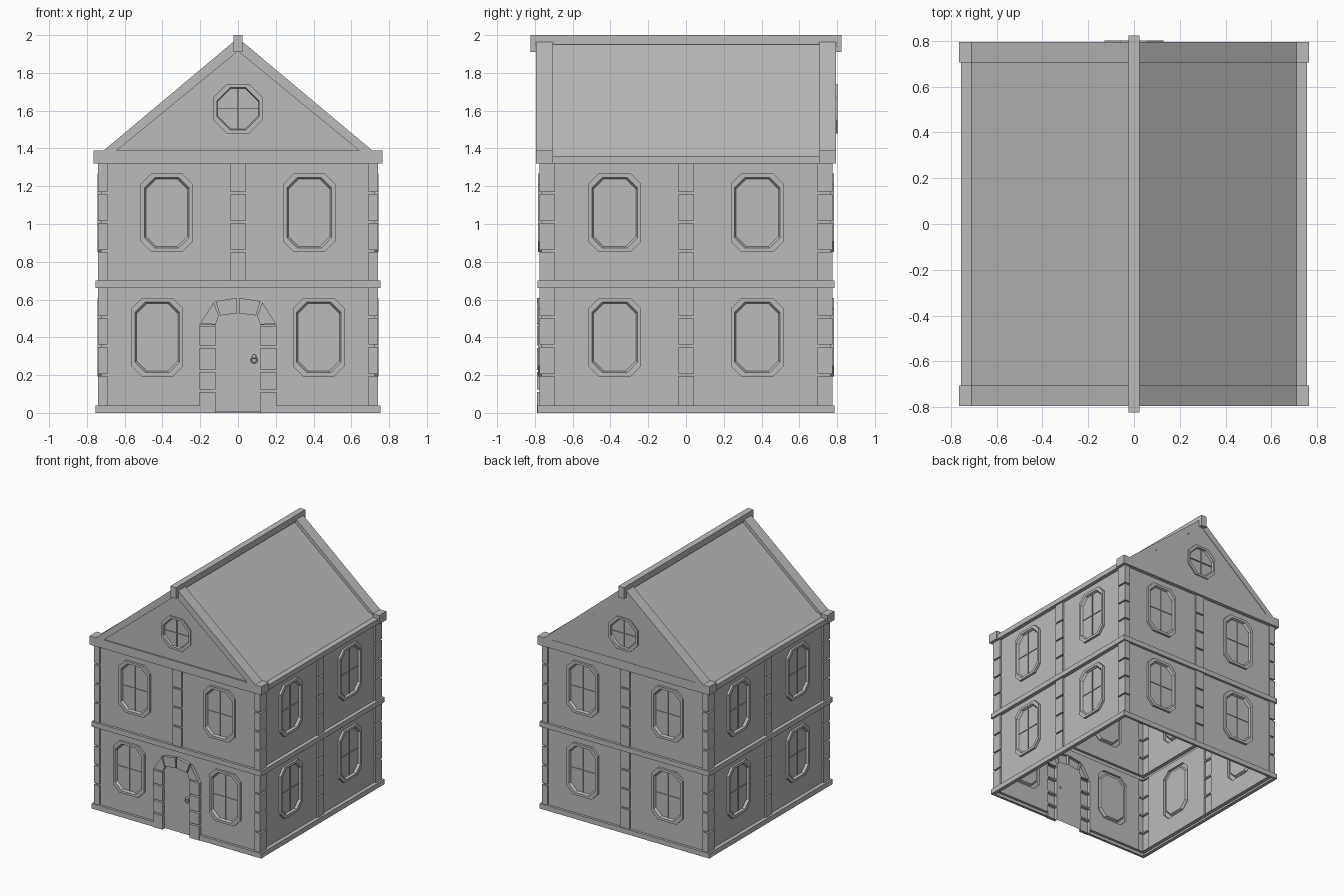
import bpy, bmesh
from mathutils import Vector

cube = bpy.data.objects.get("Cube")
if cube:
    bpy.data.objects.remove(cube)

stone = bpy.data.materials.new("grey_stone")
stone.use_nodes = True
GREY = (0.5, 0.5, 0.5, 1)
stone.diffuse_color = GREY
stone.node_tree.nodes["Principled BSDF"].inputs["Base Color"].default_value = GREY

WX, WY = 0.725, 0.765          # wall planes
FLOORS = [(0.04, 0.66), (0.70, 1.32)]
JOINTS = [(0.2, 0.355, 0.508), (0.857, 1.01, 1.164)]


# Local wall coordinates (along, height, out) to world
def front(u, z, d): return (u, -WY - d, z)
def back(u, z, d): return (u, WY + d, z)
def side(u, z, d): return (WX + d, u, z)


OUT = {front: Vector((0, -1, 0)), back: Vector((0, 1, 0)), side: Vector((1, 0, 0))}


def finish(name, faces, outward=Vector((1, 0, 0)), mirror=True):
    """Weld a list of point loops into one outward-facing sheet."""
    bm = bmesh.new()
    for pts in faces:
        pts = list(dict.fromkeys(tuple(round(c, 5) for c in p) for p in pts))
        if len(pts) > 2:
            bm.faces.new([bm.verts.new(p) for p in pts])
    bmesh.ops.remove_doubles(bm, verts=bm.verts, dist=1e-4)
    bmesh.ops.recalc_face_normals(bm, faces=bm.faces)
    total = sum((f.normal * f.calc_area() for f in bm.faces), Vector())
    if total.dot(outward) < -1e-4:
        bmesh.ops.reverse_faces(bm, faces=bm.faces)
    me = bpy.data.meshes.new(name)
    bm.to_mesh(me)
    bm.free()
    me.materials.append(stone)
    ob = bpy.data.objects.new(name, me)
    bpy.context.scene.collection.objects.link(ob)
    if mirror:
        ob.modifiers.new("mirror", 'MIRROR')
    return ob


def bridge(a, b, closed=True):
    n = len(a)
    return [[a[i], a[(i + 1) % n], b[(i + 1) % n], b[i]] for i in range(n if closed else n - 1)]


def prism(poly, y0, y1):
    """Faces of an x-z outline extruded along y."""
    a, b = ([(x, y, z) for x, z in poly] for y in (y0, y1))
    return bridge(a, b) + [a, b[::-1]]


def box(x0, x1, y0, y1, z0, z1):
    return prism([(x0, z0), (x1, z0), (x1, z1), (x0, z1)], y0, y1)


def relief(name, outline, base, segs, outward):
    """Raised plan outline over each height range, plain wall in the joints."""
    lift = lambda line, z: [(x, y, z) for x, y in line]
    faces = []
    for i, (z0, z1) in enumerate(segs):
        faces += bridge(lift(outline, z0), lift(outline, z1), False)
        faces += [lift(outline + base[::-1], z) for z in (z0, z1)]
        if i:
            faces += bridge(lift(base, segs[i - 1][1]), lift(base, z0), False)
    finish(name, faces, outward)


def courses(z0, z1, joints, gap=0.006):
    edges = [z0] + [j + s for j in joints for s in (-gap, gap)] + [z1]
    return list(zip(edges[::2], edges[1::2]))


def octagon(u0, u1, z0, z1, c):
    return [(u0 + c, z0), (u1 - c, z0), (u1, z0 + c), (u1, z1 - c),
            (u1 - c, z1), (u0 + c, z1), (u0, z1 - c), (u0, z0 + c)]


def bars(wall, u0, u1, z0, z1, d0, d1, t=0.002):
    """Thin cross of glazing bars."""
    um, zm = (u0 + u1) / 2, (z0 + z1) / 2
    faces = []
    for a0, a1, b0, b1 in ((u0, u1, zm - t, zm + t), (um - t, um + t, z0, z1)):
        rect = [(a0, b0), (a1, b0), (a1, b1), (a0, b1)]
        lo, hi = ([wall(u, z, d) for u, z in rect] for d in (d0, d1))
        faces += bridge(lo, hi) + [hi]
    return faces


def window_panel(name, wall, u0, u1, z0, z1, w0, w1, h0):
    """Wall panel with a raised chamfered window frame and a flat pane."""
    h1 = h0 + 0.415
    steps = [(0, 0), (0, 0.018), (0.02, 0.018), (0.028, 0.0)]
    loops = [[wall(u, z, d) for u, z in octagon(w0 + i, w1 - i, h0 + i, h1 - i, 0.055)]
             for i, d in steps]
    c = [wall(u, z, 0) for u, z in ((u0, z0), (u1, z0), (u1, z1), (u0, z1))]
    o = loops[0]
    faces = [[c[k], c[(k + 1) % 4], o[2 * k + 1], o[2 * k]] for k in range(4)]
    faces += [[c[(k + 1) % 4], o[(2 * k + 2) % 8], o[2 * k + 1]] for k in range(4)]
    for a, b in zip(loops, loops[1:]):
        faces += bridge(a, b)
    finish(name, faces + [loops[-1]], OUT[wall])
    finish(name + "_glazing_bars",
           bars(wall, w0 + 0.028, w1 - 0.028, h0 + 0.028, h1 - 0.028, 0, 0.006))


# Wall panels with windows, quoins and pilasters on both floors
for floor, ((z0, z1), joints, sill) in enumerate(zip(FLOORS, JOINTS, (0.193, 0.852))):
    tag = ("lower", "upper")[floor]
    segs = courses(z0, z1, joints)
    window_panel(tag + "_back_window", back, 0.04, 0.69, z0, z1, 0.24, 0.515, sill)
    if floor:
        window_panel(tag + "_front_window", front, 0.04, 0.69, z0, z1, 0.24, 0.515, sill)
    else:
        window_panel(tag + "_front_window", front, 0.205, 0.69, z0, z1, 0.29, 0.565, sill)
    for s, end, wall in ((-1, "front", front), (1, "back", back)):
        u0, u1 = sorted((s * 0.04, s * 0.695))
        w0, w1 = sorted((s * 0.237, s * 0.517))
        window_panel(f"{tag}_side_{end}_window", side, u0, u1, z0, z1, w0, w1, sill)
        y, yo = s * WY, s * (WY + 0.01)
        relief(f"{tag}_{end}_quoins",
               [(0.69, y), (0.69, yo), (0.74, yo), (0.74, s * 0.695), (WX, s * 0.695)],
               [(0.69, y), (WX, y), (WX, s * 0.695)], segs, Vector((1, s, 0)))
        if floor or s > 0:
            relief(f"{tag}_{end}_pilaster", [(0, yo), (0.04, yo), (0.04, y)],
                   [(0, y), (0.04, y)], segs, OUT[wall])
    relief(tag + "_side_pilaster",
           [(WX, -0.04), (0.74, -0.04), (0.74, 0.04), (WX, 0.04)],
           [(WX, -0.04), (WX, 0.04)], segs, OUT[side])

# Plinth (broken by the doorway) and floor band
for name, start, seg in (("plinth", 0.205, (0, 0.04)), ("floor_band", 0, (0.66, 0.70))):
    bx, by = 0.755, 0.785
    outline = [(start, -by), (bx, -by), (bx, by), (0, by)]
    if start:
        outline.insert(0, (start, -WY))
    relief(name, outline, [(start, -WY), (WX, -WY), (WX, WY), (0, WY)], [seg], OUT[side])

# Doorway: door leaf, wall above, jamb blocks and arch stones
outer = [(0.205, 0.466), (0.125, 0.59), (0, 0.61)]
inner = [(0.12, 0.466), (0.1, 0.515), (0, 0.528)]
finish("door", [[front(u, z, 0) for u, z in [(0, 0.005), (0.12, 0.005)] + inner]], OUT[front])
finish("wall_over_door",
       [[front(u, z, 0) for u, z in outer + [(0, 0.66), (0.205, 0.66)]]], OUT[front])
relief("door_jamb", [(0.12, -WY), (0.12, -0.79), (0.205, -0.79), (0.205, -WY)],
       [(0.12, -WY), (0.205, -WY)], courses(0, 0.46, (0.117, 0.222, 0.35)), OUT[front])


def mix(line, i, t):
    return tuple(a + (b - a) * t for a, b in zip(line[i], line[i + 1]))


arch = []
for i in range(2):
    quad = [mix(outer, i, 0.05), mix(outer, i, 0.95), mix(inner, i, 0.95), mix(inner, i, 0.05)]
    lo, hi = ([front(u, z, d) for u, z in quad] for d in (0, 0.025))
    arch += bridge(lo, hi) + [hi]
    for t0, t1 in ((0, 0.05), (0.95, 1)):
        arch.append([front(*mix(line, i, t), 0) for line, t in
                     ((outer, t0), (outer, t1), (inner, t1), (inner, t0))])
finish("door_arch", arch, OUT[front])

# Door knob with ring pull
bpy.ops.mesh.primitive_uv_sphere_add(segments=12, ring_count=8, radius=0.012,
                                     location=(0.085, -0.772, 0.298))
knob = bpy.context.object
knob.name = "door_knob"
bpy.ops.mesh.primitive_torus_add(major_segments=16, minor_segments=6, major_radius=0.015,
                                 minor_radius=0.004, location=(0.085, -0.772, 0.28),
                                 rotation=(1.5708, 0, 0))
ring = bpy.context.object
ring.name = "door_ring"
for ob in (knob, ring):
    ob.data.materials.append(stone)

# Gable ends: cornice, corner block, rake, wall and eight-sided window
for s, end, wall, depth in ((-1, "front", front, 0.018), (1, "back", back, 0.027)):
    y0, y1 = s * 0.705, s * 0.795
    finish(end + "_cornice", box(0, 0.71, s * WY, y1, 1.32, 1.39))
    finish(end + "_corner_block", box(0.71, 0.765, y0, y1, 1.32, 1.39))
    finish(end + "_rake",
           prism([(0.71, 1.39), (0, 1.985), (0, 1.915), (0.64, 1.39)], y0, y1))
    half = lambda i, d: [wall(u, z, depth + d) for u, z in
                         [(0, 1.48 + i)] + octagon(-0.13 + i, 0.13 - i, 1.48 + i, 1.74 - i, 0.07)[1:5]
                         + [(0, 1.74 - i)]]
    loops = [half(0, 0), half(0, 0.009), half(0.018, 0.009), half(0.022, -0.008)]
    faces = [[wall(0, 1.39, depth), wall(0.64, 1.39, depth), wall(0, 1.915, depth)] + loops[0][::-1]]
    for a, b in zip(loops, loops[1:]):
        faces += bridge(a, b, False)
    finish(end + "_gable", faces + [loops[-1]], OUT[wall])
    finish(end + "_gable_glazing_bars",
           bars(wall, -0.108, 0.108, 1.502, 1.718, depth - 0.008, depth), mirror=False)
    finish(end + "_ridge_end", box(0, 0.025, s * 0.79, s * 0.823, 1.91, 2.0))

# Roof slopes, gutters and ridge beam
finish("roof_slope", [[(0.71, -0.72, 1.36), (0.71, 0.72, 1.36), (0, 0.72, 1.95), (0, -0.72, 1.95)]])
finish("gutter", box(0.71, 0.755, -0.705, 0.705, 1.32, 1.36))
finish("ridge_beam", box(0, 0.025, -0.8, 0.8, 1.95, 2.0))
